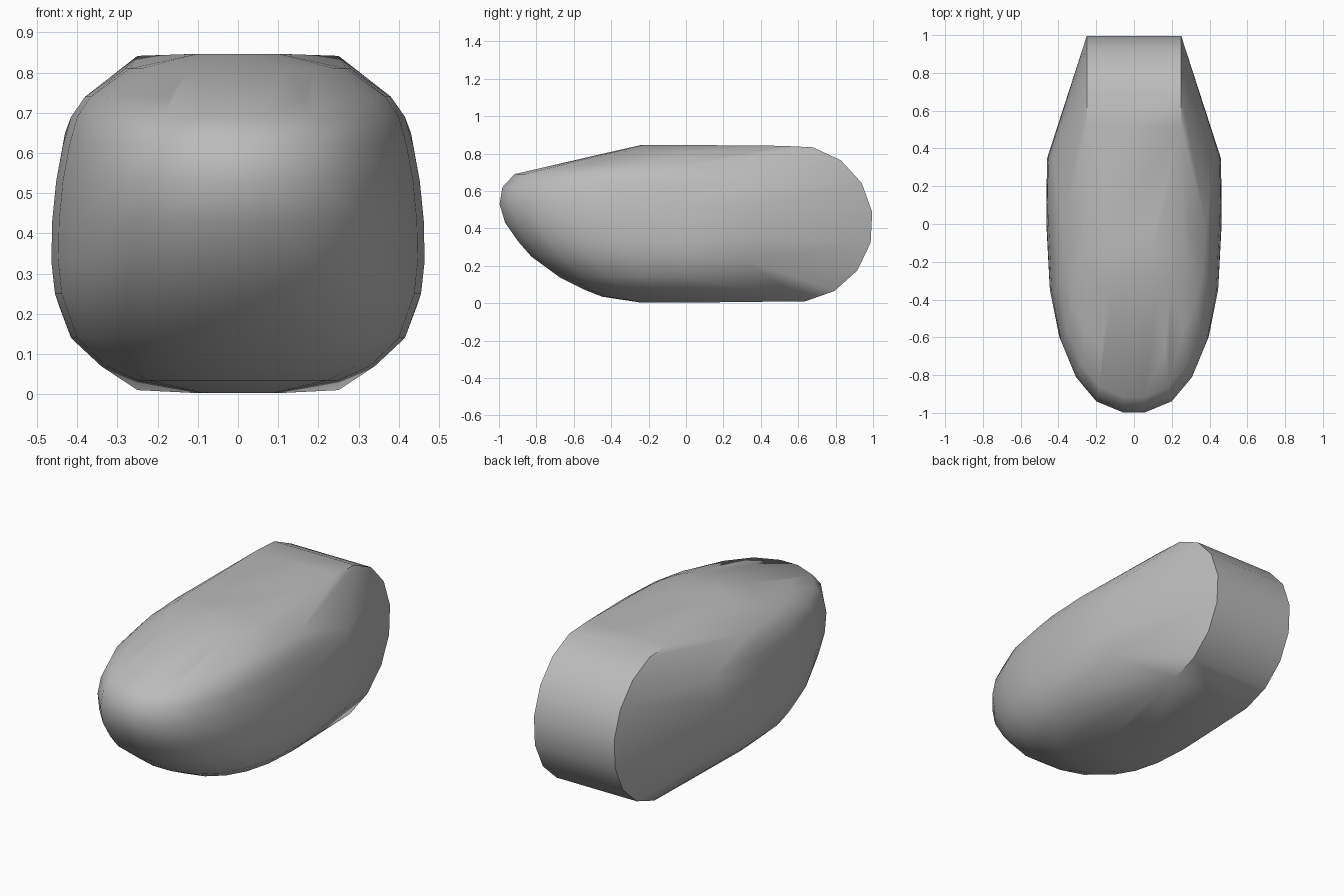
import bpy
import bmesh
from math import sin, cos, radians

cube = bpy.data.objects.get("Cube")
if cube:
    bpy.data.objects.remove(cube, do_unlink=True)

# Single grey material
grey = bpy.data.materials.new("plain grey")
grey.use_nodes = True
colour = (0.5, 0.5, 0.5, 1)
grey.diffuse_color = colour
grey.node_tree.nodes["Principled BSDF"].inputs["Base Color"].default_value = colour

# Horizontal layers of the nose: height, half width, front y
LAYERS = [
    (0.003, 0.10, -0.24), (0.035, 0.26, -0.45), (0.07, 0.34, -0.54),
    (0.14, 0.415, -0.68), (0.25, 0.455, -0.83), (0.33, 0.464, -0.90),
    (0.43, 0.462, -0.97), (0.53, 0.452, -1.0), (0.62, 0.435, -0.985),
    (0.69, 0.415, -0.92), (0.74, 0.38, -0.70), (0.81, 0.28, -0.40),
    (0.846, 0.12, -0.24),
]
ROUNDNESS = 2 / 2.4

bm = bmesh.new()


def mirrored_point(x, y, z):
    for side in (-1, 1):
        bm.verts.new((side * x, y, z))


# Rounded nose: a squarish arc on every layer
for z, width, front in LAYERS:
    for k in range(6):
        t = radians(5 + 17 * k)
        mirrored_point(width * sin(t) ** ROUNDNESS,
                       front * max(cos(t), 0) ** ROUNDNESS, z)

# Straight flanks running back to the taper
for y, z, width in ((0.33, 0.22, 0.445), (0.345, 0.36, 0.461),
                    (0.355, 0.52, 0.453), (0.36, 0.65, 0.43)):
    mirrored_point(width, y, z)

# Drum-shaped tail across the back
for k in range(16):
    a = radians(8.4 + 22.5 * k)
    mirrored_point(0.25, 0.577 + 0.423 * cos(a), 0.426 + 0.42 * sin(a))

# Wrap everything in one taut skin
hull = bmesh.ops.convex_hull(bm, input=bm.verts[:])
bmesh.ops.delete(bm, geom=[v for v in bm.verts if not v.link_faces], context='VERTS')
bmesh.ops.dissolve_limit(bm, angle_limit=radians(0.5), verts=bm.verts[:], edges=bm.edges[:])
bmesh.ops.recalc_face_normals(bm, faces=bm.faces[:])

mesh = bpy.data.meshes.new("tapered_shell")
bm.to_mesh(mesh)
bm.free()
mesh.materials.append(grey)
shell = bpy.data.objects.new("tapered_shell", mesh)
bpy.context.collection.objects.link(shell)

bpy.ops.object.select_all(action='DESELECT')
shell.select_set(True)
bpy.context.view_layer.objects.active = shell
bpy.ops.object.shade_smooth_by_angle(angle=radians(40))
